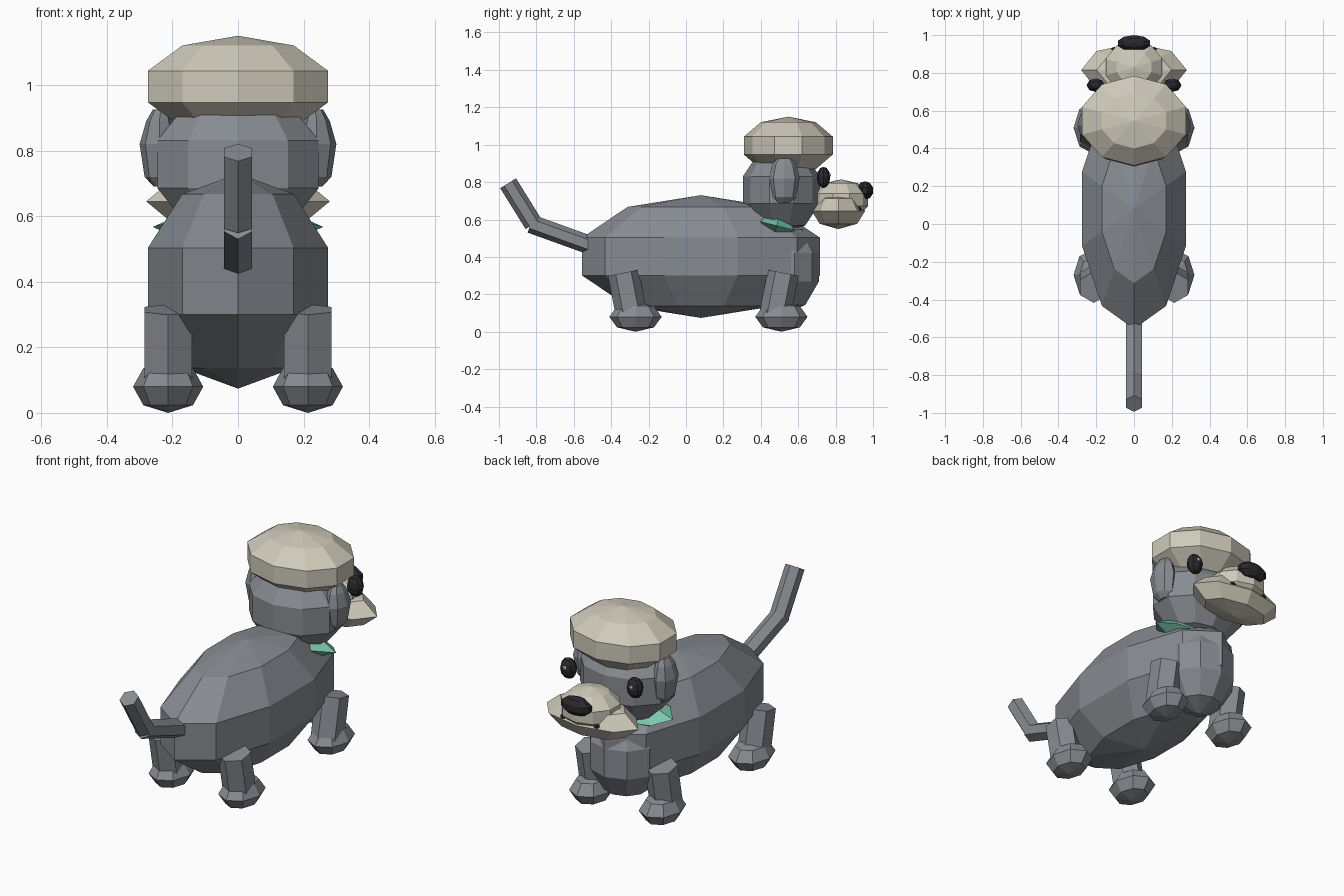
import bpy, bmesh, math
from mathutils import Vector, Matrix

cube = bpy.data.objects.get("Cube")
if cube:
    bpy.data.objects.remove(cube, do_unlink=True)


def material(name, rgb):
    m = bpy.data.materials.new(name)
    m.use_nodes = True
    m.diffuse_color = (*rgb, 1)
    m.node_tree.nodes["Principled BSDF"].inputs["Base Color"].default_value = (*rgb, 1)
    return m


grey = material("grey_fur", (0.245, 0.26, 0.285))
cream = material("cream_fur", (0.62, 0.59, 0.49))
black = material("black", (0.022, 0.022, 0.027))
green = material("collar_green", (0.2, 0.6, 0.43))


def finish(name, bm, mat):
    bmesh.ops.remove_doubles(bm, verts=bm.verts, dist=1e-5)
    bmesh.ops.recalc_face_normals(bm, faces=bm.faces)
    mesh = bpy.data.meshes.new(name)
    bm.to_mesh(mesh)
    bm.free()
    mesh.materials.append(mat)
    ob = bpy.data.objects.new(name, mesh)
    bpy.context.collection.objects.link(ob)
    return ob


def loft(name, rings, n, mat, place=Matrix()):
    """Join n-sided rings (x, y, z, rx, ry); the first corner points along +y."""
    bm = bmesh.new()
    loops = []
    for x, y, z, rx, ry in rings:
        angles = [2 * math.pi * i / n for i in range(n)]
        loops.append([bm.verts.new(place @ Vector((x + rx * math.sin(a), y + ry * math.cos(a), z)))
                      for a in angles])
    for low, high in zip(loops, loops[1:]):
        for i in range(n):
            j = (i + 1) % n
            bm.faces.new((low[i], low[j], high[j], high[i]))
    bm.faces.new(loops[0][::-1])
    bm.faces.new(loops[-1])
    bmesh.ops.dissolve_degenerate(bm, dist=1e-6, edges=bm.edges)
    return finish(name, bm, mat)


def ball(name, centre, radii, mat, n=10, steps=5, tilt=0):
    """Faceted ellipsoid with its poles up and down."""
    rx, ry, rz = radii
    rings = []
    for k in range(steps + 1):
        a = math.pi * k / steps
        s = max(math.sin(a), 1e-4)
        rings.append((0, 0, -rz * math.cos(a), rx * s, ry * s))
    place = Matrix.Translation(centre) @ Matrix.Rotation(math.radians(tilt), 4, 'X')
    return loft(name, rings, n, mat, place)


def rod(name, start, end, r, mat, n=6):
    """Straight prism between two points, one edge kept in the y-z plane."""
    start, end = Vector(start), Vector(end)
    axis = end - start
    side = Vector((1, 0, 0))
    side = (side - axis * side.dot(axis) / axis.length_squared).normalized()
    z = axis.normalized()
    rot = Matrix((side, z.cross(side), z)).transposed().to_4x4()
    return loft(name, [(0, 0, 0, r, r), (0, 0, axis.length, r, r)], n, mat,
                Matrix.Translation(start) @ rot)


# Torso and chest
ball("body", (0, 0.08, 0.402), (0.304, 0.668, 0.328), grey)
ball("chest", (0, 0.52, 0.345), (0.2, 0.2, 0.25), grey)

# Tail in two straight pieces
rod("tail_base", (0, -0.43, 0.433), (0, -0.83, 0.577), 0.05, grey)
rod("tail_tip", (0, -0.815, 0.575), (0, -0.951, 0.794), 0.05, grey)

# Head, topknot and collar
ball("head", (0, 0.51, 0.758), (0.272, 0.216, 0.235), grey)
ball("topknot", (0, 0.547, 0.995), (0.304, 0.25, 0.155), cream)
ball("collar", (0, 0.485, 0.567), (0.26, 0.125, 0.05), green, n=8, steps=4, tilt=-14)

# Muzzle and nose
ball("jowls", (0, 0.815, 0.645), (0.28, 0.142, 0.096), cream, n=8, steps=4)
ball("muzzle", (0, 0.83, 0.705), (0.165, 0.15, 0.11), cream)
ball("nose", (0, 0.957, 0.755), (0.094, 0.045, 0.05), black)

# Paired parts
for s, side in ((1, "left"), (-1, "right")):
    ball(f"eye_{side}", (s * 0.203, 0.735, 0.825), (0.048, 0.036, 0.057), black, n=8, steps=6)
    ball(f"eye_glint_{side}", (s * 0.203, 0.765, 0.838), (0.012, 0.01, 0.012), cream, n=6, steps=4)
    ball(f"whisker_spot_{side}", (s * 0.1, 0.922, 0.655), (0.022, 0.016, 0.014), black, n=8, steps=4)
    loft(f"ear_{side}", [(s * 0.235, 0.525, 0.69, 0.022, 0.04),
                         (s * 0.235, 0.525, 0.72, 0.05, 0.065),
                         (s * 0.24, 0.525, 0.82, 0.06, 0.082),
                         (s * 0.24, 0.525, 0.89, 0.04, 0.065),
                         (s * 0.235, 0.525, 0.925, 0.025, 0.04)], 8, grey)
    for where, top, bottom, foot in (("front", 0.52, 0.47, 0.51), ("rear", -0.335, -0.285, -0.27)):
        x = s * 0.213
        rod(f"{where}_leg_{side}", (x, bottom, 0.06), (x, top, 0.315), 0.084, grey)
        ball(f"{where}_paw_{side}", (x, foot, 0.08), (0.107, 0.14, 0.08), grey, n=8, steps=4)
